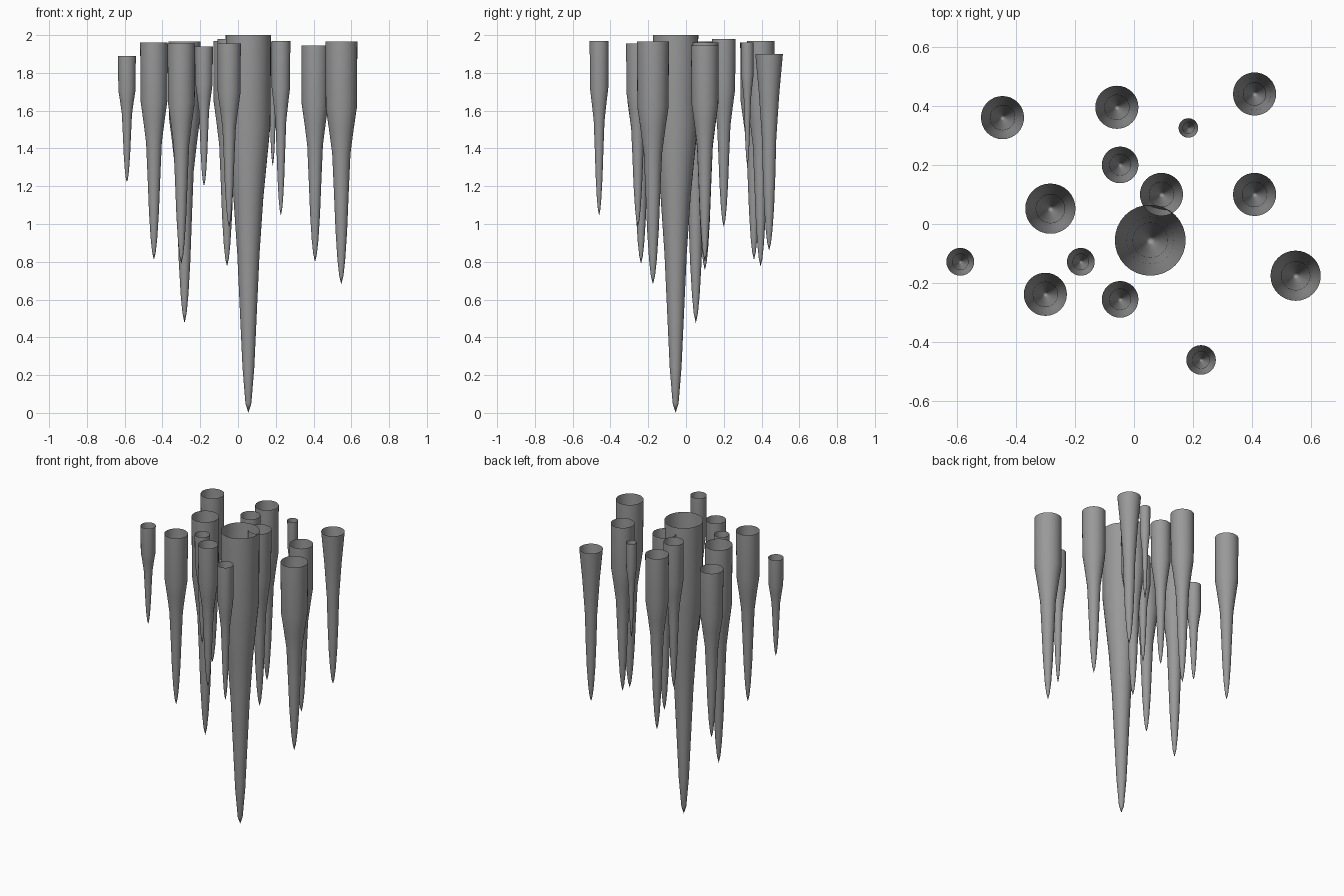
import bpy, bmesh, math

old = bpy.data.objects.get("Cube")
if old:
    bpy.data.objects.remove(old, do_unlink=True)

stone = bpy.data.materials.new("grey stone")
stone.use_nodes = True
grey = (0.32, 0.32, 0.32, 1)
stone.diffuse_color = grey
stone.node_tree.nodes["Principled BSDF"].inputs["Base Color"].default_value = grey

SEGMENTS = 32
# Profiles: (share of the length from the top, share of the top radius)
NECKED = [(0, 1), (.27, .97), (.36, .77), (.46, .57), (.62, .46),
          (.78, .36), (.9, .24), (.965, .13), (1, 0)]
BROAD = [(0, 1), (.24, .97), (.43, .66), (.58, .49), (.75, .36),
         (.88, .26), (.975, .13), (1, 0)]
FLARED = [(0, 1), (.2, .74), (.43, .52), (.62, .45), (.78, .36),
          (.9, .24), (.965, .13), (1, 0)]


def spike(name, x, y, radius, top, bottom, profile=NECKED):
    """Hanging spike, open at the top, turned from a profile."""
    bm = bmesh.new()
    rings = []
    for t, share in profile[:-1]:
        z = top + (bottom - top) * t
        rings.append([bm.verts.new((radius * share * math.cos(a), radius * share * math.sin(a), z))
                      for a in (math.tau * i / SEGMENTS for i in range(SEGMENTS))])
    tip = bm.verts.new((0, 0, bottom))
    for i in range(SEGMENTS):
        j = (i + 1) % SEGMENTS
        for upper, lower in zip(rings, rings[1:]):
            bm.faces.new((upper[i], lower[i], lower[j], upper[j]))
        bm.faces.new((rings[-1][i], tip, rings[-1][j]))
    for face in bm.faces:
        face.smooth = True
    mesh = bpy.data.meshes.new(name)
    bm.to_mesh(mesh)
    bm.free()
    mesh.materials.append(stone)
    obj = bpy.data.objects.new(name, mesh)
    obj.location = (x, y, 0)
    bpy.context.collection.objects.link(obj)


# Main spike and the one with a flared mouth
spike("main_spike", .055, -.055, .12, 2, 0, BROAD)
spike("flared_spike", .408, .44, .073, 1.9, .86, FLARED)

# Long spikes
spike("long_spike_left", .547, -.175, .085, 1.965, .68)
spike("long_spike_right", -.283, .052, .085, 1.965, .475)

# Medium spikes
for i, (x, y, top, bottom) in enumerate([
        (.408, .1, 1.945, .8), (.093, .1, 1.96, .755), (-.058, .395, 1.97, .775),
        (-.445, .36, 1.96, .81), (-.3, -.238, 1.955, .79)]):
    spike(f"medium_spike_{i + 1}", x, y, .073, top, bottom)

# Slim spikes
for i, (y, top) in enumerate([(.2, 1.98), (-.255, 1.955)]):
    spike(f"slim_spike_{i + 1}", -.047, y, .062, top, .985)

# Short spikes
for i, (x, y, radius, top, bottom) in enumerate([
        (.184, .325, .033, 1.96, 1.31), (-.18, -.128, .047, 1.94, 1.2),
        (-.588, -.128, .047, 1.89, 1.22), (.227, -.46, .05, 1.97, 1.045)]):
    spike(f"short_spike_{i + 1}", x, y, radius, top, bottom)
